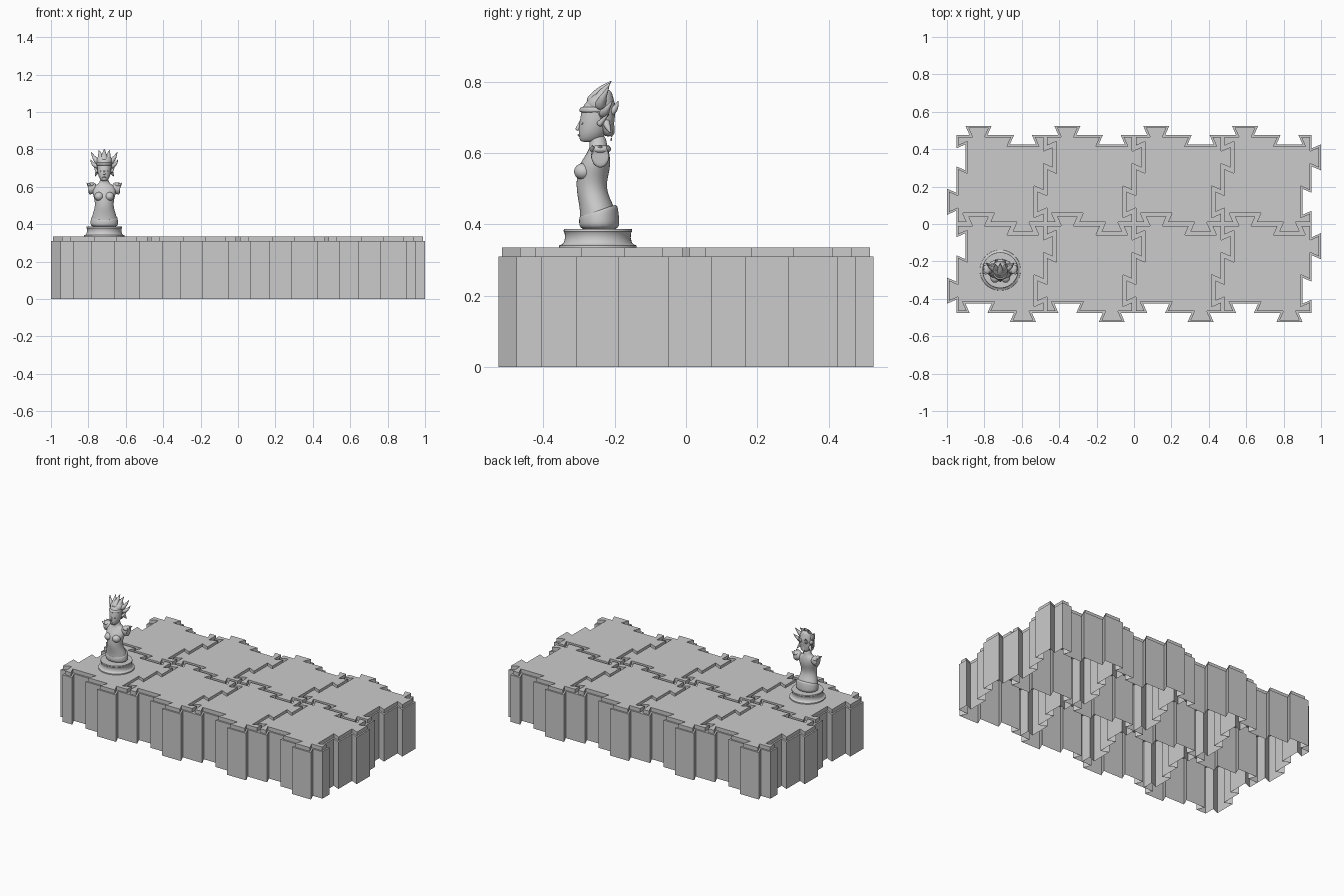
import bpy, bmesh
from math import sin, cos, pi
from mathutils import Vector, Quaternion

if "Cube" in bpy.data.objects:
    bpy.data.objects.remove(bpy.data.objects["Cube"])

stone = bpy.data.materials.new("stone_grey")
stone.use_nodes = True
GREY = (0.6, 0.6, 0.6, 1)
stone.diffuse_color = GREY
stone.node_tree.nodes["Principled BSDF"].inputs["Base Color"].default_value = GREY

TILE, TAB = 0.475, 0.05          # tile pitch and tab length
BODY_TOP, SLAB_TOP = 0.31, 0.335
SX, SY = -0.715, -0.247          # statue position


def add_object(name, mesh, location=(0, 0, 0)):
    obj = bpy.data.objects.new(name, mesh)
    obj.location = location
    bpy.context.collection.objects.link(obj)
    return obj


def tile_mesh():
    """Hollow interlocking tile: one dovetail edge turned four times."""
    half, mid, neck, head = TILE / 2, TILE / 4, 0.048, 0.07
    pts = [Vector((-half, half))]
    for centre, depth in ((-mid, TAB), (mid, -TAB)):
        for dx, dy in ((-neck, 0), (-head, depth), (head, depth), (neck, 0)):
            pts.append(Vector((centre + dx, half + dy)))
    outline = []
    for turn in range(4):
        outline += pts
        pts = [Vector((p.y, -p.x)) for p in pts]
    outline.reverse()

    bm = bmesh.new()
    low = [bm.verts.new((p.x, p.y, 0)) for p in outline]
    high = [bm.verts.new((p.x, p.y, BODY_TOP)) for p in outline]
    for i in range(len(low)):
        j = (i + 1) % len(low)
        bm.faces.new((low[i], low[j], high[j], high[i]))
    top = bm.faces.new(high)
    bm.normal_update()
    # raised slab, set in from the body edge
    bmesh.ops.inset_region(bm, faces=[top], thickness=0.01, use_even_offset=True)
    slab = bmesh.ops.extrude_discrete_faces(bm, faces=[top])["faces"][0]
    bmesh.ops.translate(bm, verts=slab.verts[:], vec=(0, 0, SLAB_TOP - BODY_TOP))
    mesh = bpy.data.meshes.new("tile")
    bm.to_mesh(mesh)
    bm.free()
    mesh.materials.append(stone)
    return mesh


def loft(name, rows, sides=16, follow=False, subdivide=2):
    """Skin elliptical rings (x, y, z, rx, ry); x is measured from the statue axis."""
    bm = bmesh.new()
    centres = [Vector(r[:3]) for r in rows]
    rings = []
    for k, row in enumerate(rows):
        turn = Quaternion()
        if follow:
            ahead = centres[min(k + 1, len(rows) - 1)] - centres[max(k - 1, 0)]
            turn = ahead.to_track_quat('Z', 'Y')
        ring = []
        for s in range(sides):
            a = 2 * pi * s / sides
            ring.append(bm.verts.new(centres[k] + turn @ Vector((row[3] * cos(a), row[4] * sin(a), 0))))
        rings.append(ring)
    for a, b in zip(rings, rings[1:]):
        for s in range(sides):
            t = (s + 1) % sides
            bm.faces.new((a[s], a[t], b[t], b[s]))
    bm.faces.new(rings[0][::-1])
    bm.faces.new(rings[-1])
    mesh = bpy.data.meshes.new(name)
    bm.to_mesh(mesh)
    bm.free()
    mesh.materials.append(stone)
    mesh.shade_smooth()
    mesh.set_sharp_from_angle(angle=0.7)
    obj = add_object(name, mesh, (SX, 0, 0))
    if subdivide:
        for edge in mesh.edges:
            edge.use_edge_sharp = False
        obj.modifiers.new("smooth", 'SUBSURF').levels = subdivide
        obj.modifiers["smooth"].render_levels = subdivide
    return obj


def spike(name, base, bend, tip, radius):
    """Curved tapering lock or point."""
    a, b, c = Vector(base), Vector(bend), Vector(tip)
    rows = []
    for k in range(6):
        t = k / 5
        p = a * (1 - t) ** 2 + b * 2 * t * (1 - t) + c * t * t
        r = radius * (1 - t ** 1.5) + 0.0008
        rows.append((*p, r, r))
    loft(name, rows, sides=8, follow=True, subdivide=1)


def ball(name, centre, size):
    x, y, z = centre
    rows = []
    for k in range(9):
        a = pi * (k + 0.15) / 8.3
        rows.append((x, y, z - size[2] * cos(a), size[0] * sin(a), size[1] * sin(a)))
    loft(name, rows, subdivide=1)


# Interlocking tiles
tile = tile_mesh()
for col in range(4):
    for row in range(2):
        add_object(f"tile_{col + 1}_{row + 1}", tile, ((col - 1.5) * TILE, (row - 0.5) * TILE, 0))

# Turned pedestal
profile = [(0.335, 0.109), (0.341, 0.108), (0.344, 0.1), (0.35, 0.095), (0.362, 0.092),
           (0.376, 0.093), (0.38, 0.096), (0.387, 0.095)]
loft("pedestal", [(0, SY, z, r, r) for z, r in profile], sides=48, subdivide=0)

# Torso from the hips to the neck
torso = [(0.38, -0.243, 0.073, 0.056), (0.41, -0.243, 0.073, 0.055), (0.44, -0.247, 0.068, 0.051),
         (0.47, -0.257, 0.057, 0.046), (0.5, -0.265, 0.05, 0.043), (0.53, -0.263, 0.053, 0.044),
         (0.56, -0.258, 0.062, 0.047), (0.59, -0.248, 0.066, 0.036), (0.61, -0.245, 0.048, 0.028),
         (0.62, -0.245, 0.024, 0.025), (0.655, -0.25, 0.021, 0.024)]
loft("torso", [(0, y, z, rx, ry) for z, y, rx, ry in torso])

# Draped cloth around the hips, higher at the back
cloth = loft("hip_cloth", [(0, -0.243, 0.38, 0.074, 0.057), (0, -0.243, 0.41, 0.076, 0.058),
                           (0, -0.245, 0.437, 0.072, 0.055), (0, -0.246, 0.442, 0.066, 0.05)])
for v in cloth.data.vertices:
    if v.co.z > 0.42:
        v.co.z += (v.co.y + 0.245) * 0.3

# Head and face
head = [(0.63, -0.272, 0.012, 0.022), (0.638, -0.268, 0.021, 0.031), (0.655, -0.262, 0.031, 0.04),
        (0.68, -0.255, 0.037, 0.045), (0.705, -0.25, 0.039, 0.046), (0.73, -0.246, 0.038, 0.045),
        (0.75, -0.24, 0.03, 0.035), (0.762, -0.236, 0.012, 0.015)]
loft("head", [(0, y, z, rx, ry) for z, y, rx, ry in head])
spike("nose", (0, -0.306, 0.663), (0, -0.3, 0.675), (0, -0.292, 0.7), 0.006)
ball("lips", (0, -0.299, 0.65), (0.01, 0.005, 0.004))
loft("headband", [(0, -0.25, 0.712, 0.04, 0.047), (0, -0.25, 0.717, 0.043, 0.05),
                  (0, -0.249, 0.725, 0.043, 0.05), (0, -0.248, 0.731, 0.039, 0.046)])

# Hair mass swept up and back
loft("hair_cap", [(0, -0.218, 0.645, 0.022, 0.012), (0, -0.222, 0.67, 0.036, 0.02),
                  (0, -0.227, 0.7, 0.042, 0.028), (0, -0.24, 0.73, 0.044, 0.045),
                  (0, -0.24, 0.75, 0.042, 0.038), (0, -0.23, 0.768, 0.03, 0.024),
                  (0, -0.224, 0.778, 0.014, 0.01)])
spike("crown_lock", (0, -0.265, 0.735), (0, -0.25, 0.77), (0, -0.207, 0.803), 0.022)
spike("nape_lock", (0, -0.215, 0.68), (0, -0.205, 0.655), (0, -0.21, 0.632), 0.014)

# Mirrored parts
for side, m in (("left", 1), ("right", -1)):
    spike(f"{side}_upper_lock", (m * 0.018, -0.25, 0.735), (m * 0.02, -0.24, 0.77), (m * 0.03, -0.21, 0.798), 0.018)
    spike(f"{side}_outer_lock", (m * 0.028, -0.24, 0.73), (m * 0.055, -0.24, 0.745), (m * 0.07, -0.215, 0.787), 0.018)
    spike(f"{side}_side_lock", (m * 0.03, -0.23, 0.71), (m * 0.062, -0.23, 0.71), (m * 0.074, -0.205, 0.748), 0.016)
    spike(f"{side}_back_lock", (m * 0.014, -0.225, 0.71), (m * 0.02, -0.195, 0.715), (m * 0.026, -0.19, 0.747), 0.016)
    spike(f"{side}_low_lock", (m * 0.03, -0.225, 0.69), (m * 0.045, -0.22, 0.67), (m * 0.05, -0.21, 0.655), 0.012)
    spike(f"{side}_ear", (m * 0.036, -0.245, 0.678), (m * 0.045, -0.235, 0.69), (m * 0.056, -0.215, 0.712), 0.009)
    ball(f"{side}_eye", (m * 0.015, -0.289, 0.683), (0.008, 0.006, 0.004))
    ball(f"{side}_breast", (m * 0.028, -0.287, 0.548), (0.026, 0.028, 0.024))
    # cut arm and shoulder guard
    loft(f"{side}_arm_stub", [(m * 0.04, -0.243, 0.596, 0.022, 0.026), (m * 0.06, -0.241, 0.594, 0.026, 0.03),
                              (m * 0.078, -0.24, 0.59, 0.026, 0.032), (m * 0.084, -0.24, 0.588, 0.024, 0.031),
                              (m * 0.085, -0.24, 0.588, 0.02, 0.027)], follow=True)
    ball(f"{side}_shoulder_guard", (m * 0.072, -0.24, 0.61), (0.021, 0.03, 0.013))
    for k, y in enumerate((-0.262, -0.24, -0.218)):
        spike(f"{side}_guard_point_{k + 1}", (m * 0.074, y, 0.61), (m * 0.085, y, 0.612),
              (m * 0.095, y, 0.622), 0.009)
